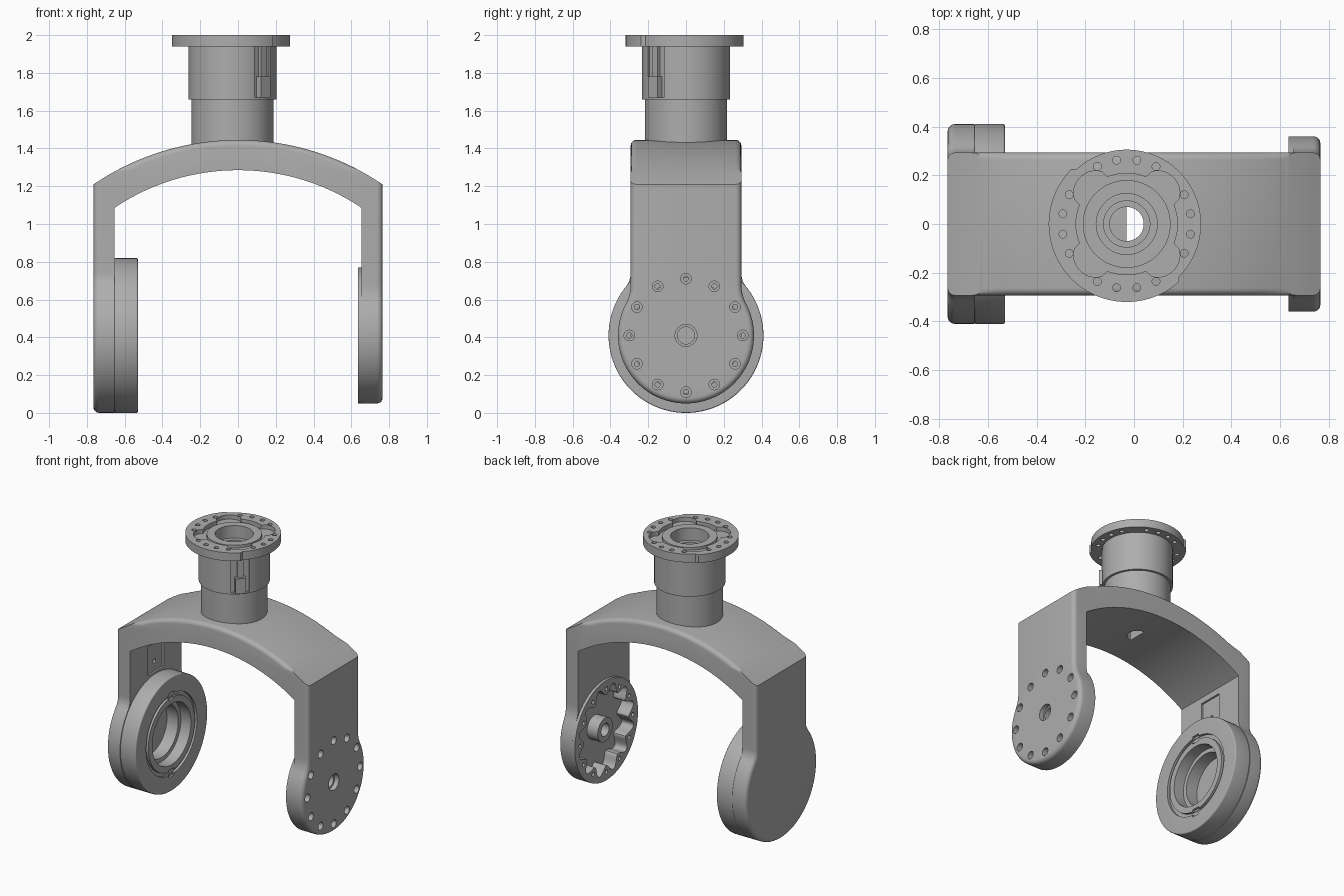
import bpy, bmesh
from math import sin, cos, pi, sqrt, radians, atan2

if "Cube" in bpy.data.objects:
    bpy.data.objects.remove(bpy.data.objects["Cube"])

grey = bpy.data.materials.new("matte_grey")
grey.use_nodes = True
GREY = (0.42, 0.42, 0.42, 1)
grey.diffuse_color = GREY
grey.node_tree.nodes["Principled BSDF"].inputs["Base Color"].default_value = GREY

PIVOT = (0, 0.41)      # wheel axis in (y, z)
NECK = (-0.03, 0)      # neck axis in (x, y)
HALF = 0.293           # half width of the yoke
ARM_Z = 0.8            # arms meet the hub plates here


def prism(name, pts, axis, lo, hi, round_edge=None, width=0.03):
    """Extrude a 2D outline along an axis, optionally rounding chosen edges."""
    place = {"x": lambda a, b, t: (t, a, b),
             "y": lambda a, b, t: (a, t, b),
             "z": lambda a, b, t: (a, b, t)}[axis]
    bm = bmesh.new()
    bottom = [bm.verts.new(place(a, b, lo)) for a, b in pts]
    top = [bm.verts.new(place(a, b, hi)) for a, b in pts]
    bm.faces.new(bottom)
    bm.faces.new(top)
    for i in range(len(pts)):
        j = (i + 1) % len(pts)
        bm.faces.new((bottom[i], bottom[j], top[j], top[i]))
    bmesh.ops.recalc_face_normals(bm, faces=bm.faces)
    if round_edge:
        edges = [e for e in bm.edges if round_edge(e.verts[0].co, e.verts[1].co)]
        bmesh.ops.bevel(bm, geom=edges, offset=width, segments=5, profile=0.5,
                        affect='EDGES', clamp_overlap=False)
    mesh = bpy.data.meshes.new(name)
    bm.to_mesh(mesh)
    bm.free()
    mesh.materials.append(grey)
    obj = bpy.data.objects.new(name, mesh)
    bpy.context.collection.objects.link(obj)
    return obj


def polar(center, radius, n=96):
    """Closed outline whose radius is a number or a function of angle."""
    f = radius if callable(radius) else (lambda t: radius)
    return [(center[0] + f(2 * pi * i / n) * cos(2 * pi * i / n),
             center[1] + f(2 * pi * i / n) * sin(2 * pi * i / n)) for i in range(n)]


def disc(name, center, radius, axis, lo, hi, n=96, **kw):
    return prism(name, polar(center, radius, n), axis, lo, hi, **kw)


def cut(targets, cutters):
    for obj in targets:
        bpy.context.view_layer.objects.active = obj
        for c in cutters:
            mod = obj.modifiers.new("cut", 'BOOLEAN')
            mod.object = c
            mod.operation = 'DIFFERENCE'
            mod.solver = 'EXACT'
            bpy.ops.object.modifier_apply(modifier=mod.name)
    for c in cutters:
        bpy.data.objects.remove(c)


def ring(name, center, outer, inner, axis, lo, hi):
    obj = disc(name, center, outer, axis, lo, hi)
    cut([obj], [disc("cutter", center, inner, axis, lo - 0.1, hi + 0.1)])
    return obj


def arc(half, z_mid, z_end, n=32):
    """Shallow arch from -half to +half."""
    sag = z_mid - z_end
    r = (half * half + sag * sag) / (2 * sag)
    xs = [half * (2 * i / n - 1) for i in range(n + 1)]
    return [(x, z_mid - r + sqrt(r * r - x * x)) for x in xs]


def keyhole(radius, fillet):
    """Round plate blended into the straight arm above it, in (y, z)."""
    zc = sqrt((radius + fillet) ** 2 - (HALF + fillet) ** 2)
    a0 = atan2(zc, HALF + fillet)
    right = [(HALF, ARM_Z)]
    for i in range(9):
        t = pi + a0 * i / 8
        right.append((HALF + fillet + fillet * cos(t), PIVOT[1] + zc + fillet * sin(t)))
    n = 40
    for i in range(1, n):
        t = a0 - (a0 + pi / 2) * i / n
        right.append((radius * cos(t), PIVOT[1] + radius * sin(t)))
    left = [(-y, z) for y, z in reversed(right)]
    return right + [(0, PIVOT[1] - radius)] + left


def outer_rim(x):
    """Outline edges of a hub plate on its outer face, except the arm joint."""
    return lambda a, b: (abs(a.x - x) < 1e-4 and abs(b.x - x) < 1e-4
                         and min(a.z, b.z) < ARM_Z - 1e-4)


# Arched yoke with both arms
outer = [(-0.765, ARM_Z)] + arc(0.765, 1.445, 1.21) + [(0.765, ARM_Z)]
inner = [(-0.655, ARM_Z)] + arc(0.655, 1.285, 1.085) + [(0.655, ARM_Z)]


def yoke_outside(a, b):
    def on_outside(p):
        return abs(p.x) > 0.76 or p.z > 1.285 + 1e-3
    return abs(a.y - b.y) < 1e-5 and abs(a.x - b.x) + abs(a.z - b.z) > 1e-4 \
        and on_outside(a) and on_outside(b) \
        and not (abs(a.z - ARM_Z) < 1e-4 and abs(b.z - ARM_Z) < 1e-4)


yoke = prism("yoke", outer + inner[::-1], "y", -HALF, HALF, yoke_outside)
half_hole = [(max(x, NECK[0]), y) for x, y in polar(NECK, 0.07, 48) if x >= NECK[0] - 1e-6]
box = [(-0.09, 0.83), (0.09, 0.83), (0.09, 1.04), (-0.09, 1.04)]
cut([yoke], [prism("cutter", half_hole, "z", 1.1, 1.6),
             prism("cutter", box, "x", -0.668, -0.6),
             disc("cutter", (0, 0.9), 0.015, "x", -0.7, -0.6, 24)])

# Right-hand hub plate with bolt circle and scalloped pocket
bolt_plate = prism("bolt_plate", keyhole(0.36, 0.22), "x", 0.655, 0.765, outer_rim(0.765))
bolt_rim = disc("bolt_plate_rim", PIVOT, 0.36, "x", 0.635, 0.655)
cutters = [disc("cutter", PIVOT, lambda t: 0.287 - 0.033 * cos(12 * t), "x", 0.6, 0.73, 192)]
for k in range(12):
    t = k * pi / 6
    spot = (0.3 * cos(t), PIVOT[1] + 0.3 * sin(t))
    cutters += [disc("cutter", spot, 0.028, "x", 0.715, 0.9, 24),
                disc("cutter", spot, 0.014, "x", 0.6, 0.9, 16)]
cutters += [disc("cutter", PIVOT, 0.058, "x", 0.72, 0.9, 32),
            disc("cutter", PIVOT, 0.03, "x", 0.6, 0.9, 32)]
cut([bolt_plate, bolt_rim], cutters)
ring("hub_boss", PIVOT, 0.085, 0.045, "x", 0.645, 0.731)

# Left-hand hub plate with thick bearing ring
bearing_plate = prism("bearing_plate", keyhole(0.41, 0.12), "x", -0.765, -0.655, outer_rim(-0.765))
bearing_ring = disc("bearing_ring", PIVOT, 0.41, "x", -0.655, -0.53,
                    round_edge=lambda a, b: abs(a.x - b.x) < 1e-5, width=0.008)
cut([bearing_plate, bearing_ring],
    [disc("cutter", PIVOT, 0.22, "x", -0.61, -0.4),
     disc("cutter", PIVOT, 0.19, "x", -0.7, -0.4)])
tabs = [[(-0.03, s * 0.25 + 0.41), (0.03, s * 0.25 + 0.41),
         (0.03, s * 0.305 + 0.41), (-0.03, s * 0.305 + 0.41)] for s in (1, -1)]
cut([bearing_ring], [ring("cutter", PIVOT, 0.29, 0.265, "x", -0.548, -0.5)]
    + [prism("cutter", t, "x", -0.545, -0.5) for t in tabs])

# Stepped neck
neck_low = disc("neck_lower", NECK, 0.217, "z", 1.39, 1.66)
neck_up = disc("neck_upper", NECK, 0.233, "z", 1.66, 1.94)


def stepped(t):
    return 0.32 if radians(135) <= t < radians(315) else 0.305


def clover(t):
    return 0.208 + 0.062 * sqrt(max(0, -cos(4 * t)))


flange = disc("flange", NECK, stepped, "z", 1.94, 2.0, 128)
cutters = [disc("cutter", NECK, clover, "z", 1.97, 2.1, 128),
           disc("cutter", NECK, 0.125, "z", 1.9, 2.1)]
for q in range(4):
    for a in (-27, -9, 9, 27):
        t = radians(90 * q + a)
        spot = (NECK[0] + 0.265 * cos(t), NECK[1] + 0.265 * sin(t))
        cutters.append(disc("cutter", spot, 0.016, "z", 1.9, 2.1, 20))
cut([flange], cutters)
cut([neck_up, neck_low], [disc("cutter", NECK, 0.125, "z", 1.9, 2.1),
                          disc("cutter", NECK, 0.095, "z", 1.8, 2.1),
                          disc("cutter", NECK, 0.07, "z", 1.3, 2.1)])
ring("flange_collar", NECK, 0.18, 0.125, "z", 1.965, 1.99)


# Locating key on the front corner of the neck
def key(name, r_in, r_out, width, lo, hi):
    c = sqrt(0.5)
    pts = [(NECK[0] + c * (r + s), NECK[1] + c * (s - r))
           for r, s in ((r_in, -width), (r_out, -width), (r_out, width), (r_in, width))]
    return prism(name, pts, "z", lo, hi)


cut([neck_up], [key("cutter", 0.215, 0.3, 0.06, 1.67, 2.0)])
key("neck_key", 0.18, 0.25, 0.035, 1.67, 1.78)
key("neck_key_rail", 0.18, 0.235, 0.02, 1.77, 1.945)

# Smooth shading with crisp edges
for obj in [o for o in bpy.context.scene.objects if o.type == 'MESH']:
    bpy.ops.object.select_all(action='DESELECT')
    obj.select_set(True)
    bpy.context.view_layer.objects.active = obj
    bpy.ops.object.shade_smooth_by_angle(angle=radians(30))
